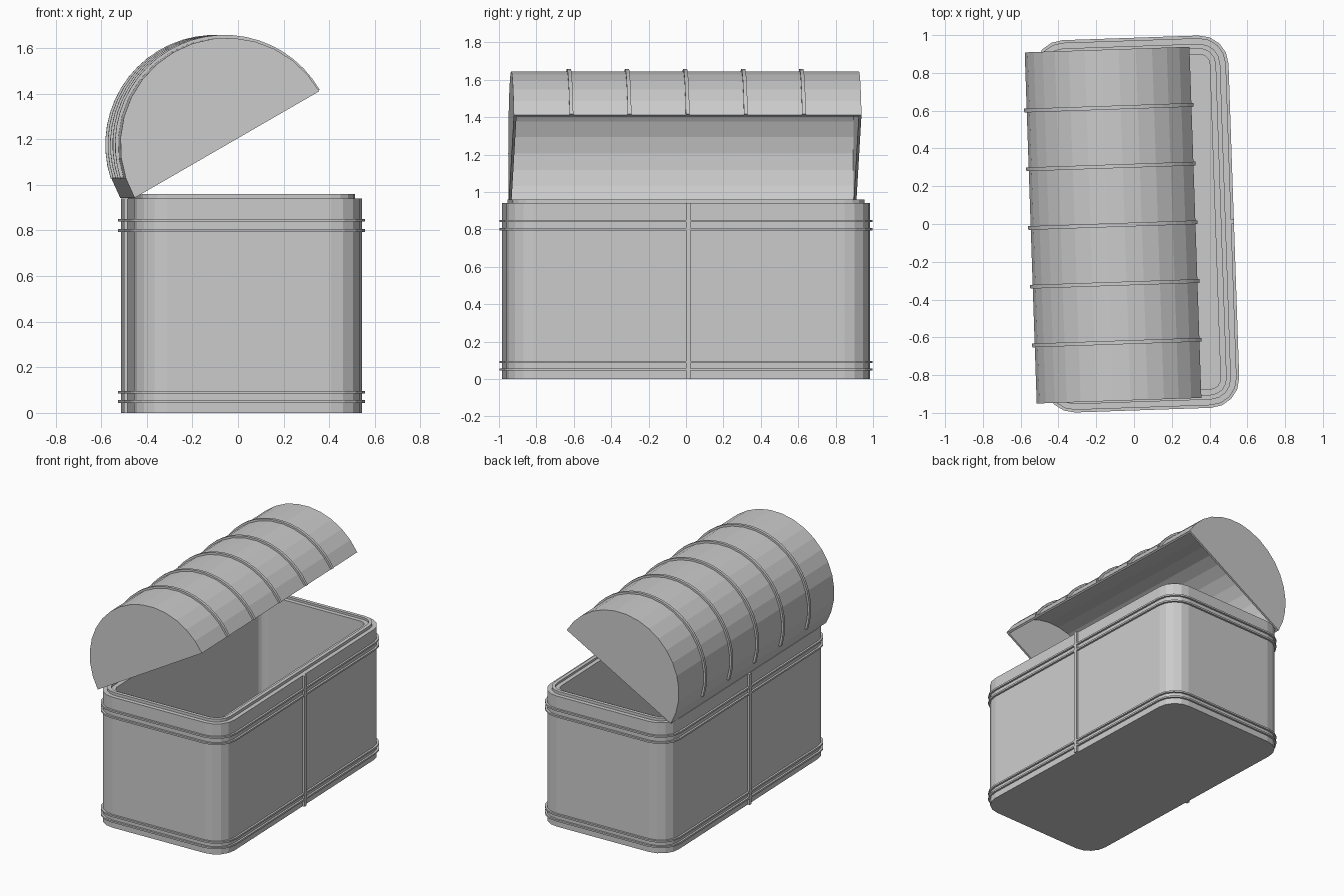
import bpy, bmesh
from math import pi, sin, cos, radians
from mathutils import Matrix

if "Cube" in bpy.data.objects:
    bpy.data.objects.remove(bpy.data.objects["Cube"])

TURN = Matrix.Rotation(radians(1.95), 4, 'Z')
BODY = Matrix.Translation((0.015, 0, 0)) @ TURN
LID = Matrix.Translation((-0.08, -0.005, 1.177)) @ TURN @ Matrix.Rotation(radians(-30), 4, 'Y')
HX, HY, CORNER = 0.50, 0.972, 0.14


def finish(name, bm, matrix):
    bmesh.ops.recalc_face_normals(bm, faces=bm.faces)
    bm.transform(matrix)
    me = bpy.data.meshes.new(name)
    bm.to_mesh(me)
    bm.free()
    ob = bpy.data.objects.new(name, me)
    bpy.context.collection.objects.link(ob)
    return ob


def rounded_ring(bm, inset, z, seg=4):
    r = max(CORNER - inset, 0.05)
    cx, cy = HX - inset - r, HY - inset - r
    ring = []
    for q, (sx, sy) in enumerate([(1, 1), (-1, 1), (-1, -1), (1, -1)]):
        for i in range(seg + 1):
            a = (q + i / seg) * pi / 2
            ring.append(bm.verts.new((sx * cx + r * cos(a), sy * cy + r * sin(a), z)))
    return ring


def loft(name, steps, closed=False):
    bm = bmesh.new()
    rings = [rounded_ring(bm, *s) for s in steps]
    pairs = list(zip(rings, rings[1:]))
    if closed:
        pairs.append((rings[-1], rings[0]))
    else:
        bm.faces.new(rings[0])
        bm.faces.new(rings[-1])
    for a, b in pairs:
        for i in range(len(a)):
            j = (i + 1) % len(a)
            bm.faces.new((a[i], a[j], b[j], b[i]))
    return finish(name, bm, BODY)


def box(name, size, centre, matrix):
    bm = bmesh.new()
    bmesh.ops.create_cube(bm, size=1, matrix=Matrix.Translation(centre) @ Matrix.Diagonal((*size, 1)))
    return finish(name, bm, matrix)


def arch(name, r_out, r_in, y0, y1, a0, a1, seg):
    # curved strip with rectangular cross-section
    bm = bmesh.new()
    rows = []
    for i in range(seg + 1):
        a = a0 + (a1 - a0) * i / seg
        rows.append([bm.verts.new((r * cos(a), y, r * sin(a)))
                     for r, y in ((r_out, y0), (r_out, y1), (r_in, y1), (r_in, y0))])
    for a, b in zip(rows, rows[1:]):
        for k in range(4):
            m = (k + 1) % 4
            bm.faces.new((a[k], a[m], b[m], b[k]))
    bm.faces.new(rows[0])
    bm.faces.new(rows[-1])
    return finish(name, bm, LID)


# hollow chest body with stepped rim
loft("chest_body", [(0, 0), (0, 0.94), (0.03, 0.94), (0.03, 0.96), (0.055, 0.96),
                    (0.055, 0.945), (0.085, 0.945), (0.085, 0.05)])

# pairs of bands round the body
for n, z in enumerate((0.05, 0.09, 0.80, 0.845)):
    loft(f"body_band_{n + 1}", [(0.005, z - 0.006), (-0.014, z - 0.006),
                                (-0.014, z + 0.006), (0.005, z + 0.006)], closed=True)

# upright strips in the middle of the long sides
for name, s in (("strip_right", 1), ("strip_left", -1)):
    box(name, (0.03, 0.024, 0.94), (s * HX, -0.005, 0.47), BODY)

# arched lid shell
R, SEG, L = 0.468, 16, 0.93
arch("lid_shell", R, R - 0.015, -L, L, 0, pi, SEG)

# half-round lid ends
for name, y in (("lid_end_front", -L), ("lid_end_back", L - 0.015)):
    bm = bmesh.new()
    v = [bm.verts.new((R * cos(pi * i / SEG), y, R * sin(pi * i / SEG))) for i in range(SEG + 1)]
    f = bm.faces.new(v)
    ext = bmesh.ops.extrude_face_region(bm, geom=[f])['geom']
    bmesh.ops.translate(bm, vec=(0, 0.015, 0), verts=[e for e in ext if isinstance(e, bmesh.types.BMVert)])
    bm.faces.new(v) if not bm.faces.get(v) else None
    finish(name, bm, LID)

# ribs across the lid, stopping short of the hinge
for n in range(5):
    y = (n - 2) * 0.311
    arch(f"lid_rib_{n + 1}", R + 0.013, R - 0.012, y - 0.01, y + 0.01, 0, radians(168), 24)
